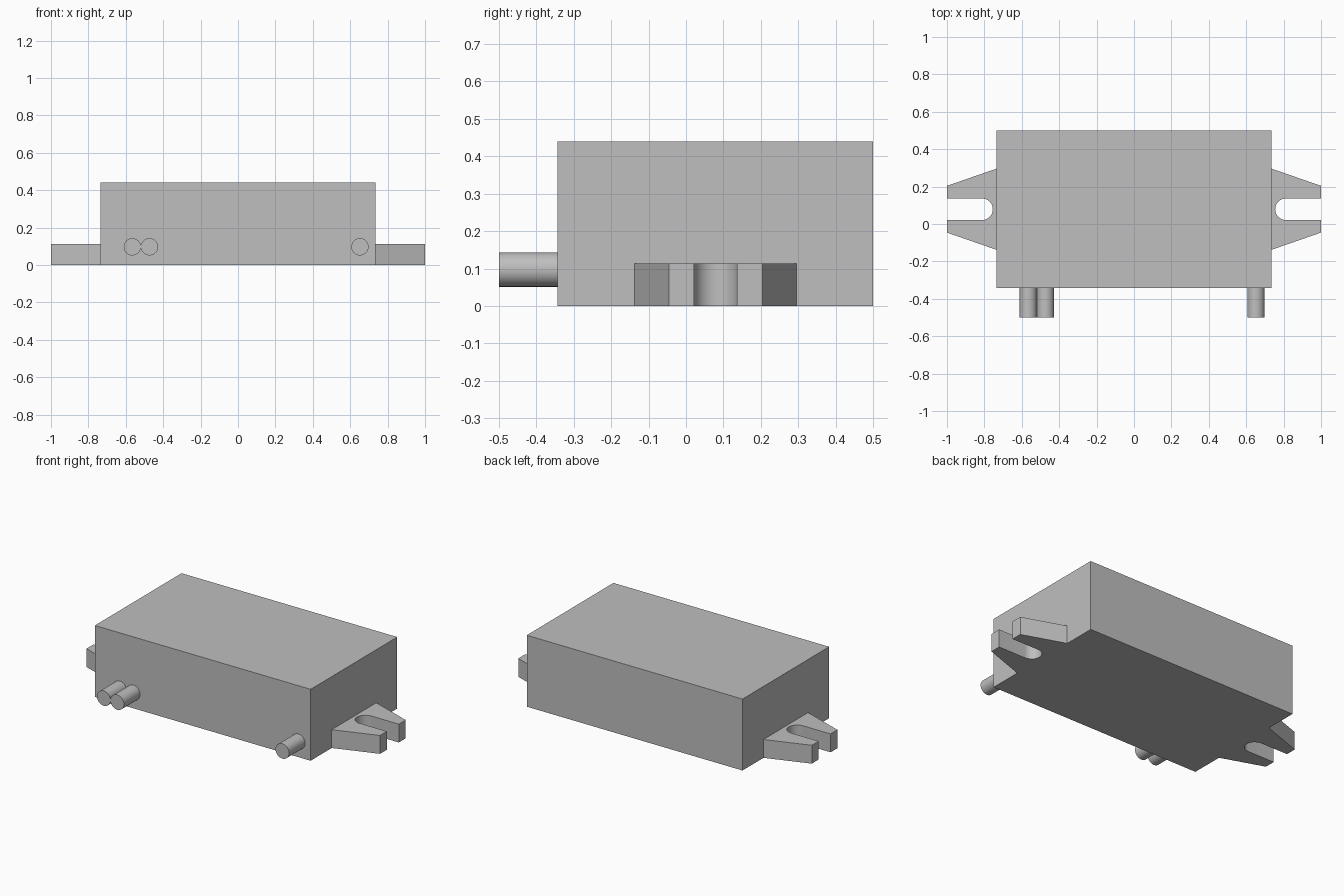
import bpy
import bmesh
import math
from mathutils import Matrix

cube = bpy.data.objects.get("Cube")
if cube:
    bpy.data.objects.remove(cube, do_unlink=True)

grey = bpy.data.materials.new("light grey")
grey.use_nodes = True
colour = (0.52, 0.52, 0.52, 1)
grey.diffuse_color = colour
grey.node_tree.nodes["Principled BSDF"].inputs["Base Color"].default_value = colour


def finish(name, bm, smooth=False):
    bmesh.ops.recalc_face_normals(bm, faces=bm.faces)
    mesh = bpy.data.meshes.new(name)
    bm.to_mesh(mesh)
    bm.free()
    mesh.materials.append(grey)
    obj = bpy.data.objects.new(name, mesh)
    bpy.context.collection.objects.link(obj)
    if smooth:
        bpy.ops.object.select_all(action="DESELECT")
        obj.select_set(True)
        bpy.context.view_layer.objects.active = obj
        bpy.ops.object.shade_smooth_by_angle(angle=math.radians(30))
    return obj


HALF_WIDTH, FRONT, BACK, HEIGHT = 0.735, -0.343, 0.5, 0.44

# Rectangular housing
bm = bmesh.new()
bmesh.ops.create_cube(bm, size=1)
bmesh.ops.scale(bm, vec=(2 * HALF_WIDTH, BACK - FRONT, HEIGHT), verts=bm.verts)
bmesh.ops.translate(bm, vec=(0, (FRONT + BACK) / 2, HEIGHT / 2), verts=bm.verts)
finish("housing", bm)


# Tapered mounting ears, each with an open round-ended slot
def mounting_ear(name, side):
    mid, radius, centre_x, steps = 0.079, 0.058, 0.813, 16
    root, tip = 0.217, 0.125
    outline = [(HALF_WIDTH, mid + root), (HALF_WIDTH, mid - root),
               (1, mid - tip), (1, mid - radius)]
    for i in range(steps + 1):
        a = math.pi * (1.5 - i / steps)
        outline.append((centre_x + radius * math.cos(a), mid + radius * math.sin(a)))
    outline += [(1, mid + radius), (1, mid + tip)]
    bm = bmesh.new()
    face = bm.faces.new([bm.verts.new((side * x, y, 0)) for x, y in outline])
    top = bmesh.ops.extrude_face_region(bm, geom=[face])["geom"]
    bmesh.ops.translate(bm, vec=(0, 0, 0.113),
                        verts=[v for v in top if isinstance(v, bmesh.types.BMVert)])
    finish(name, bm, smooth=True)


mounting_ear("left_mounting_ear", 1)
mounting_ear("right_mounting_ear", -1)


# Round cable stubs on the front
def cable_stub(name, x):
    length = FRONT + 0.5
    bm = bmesh.new()
    bmesh.ops.create_cone(bm, cap_ends=True, segments=32, radius1=0.046,
                          radius2=0.046, depth=length,
                          matrix=Matrix.Translation((x, FRONT - length / 2, 0.097))
                          @ Matrix.Rotation(math.pi / 2, 4, "X"))
    finish(name, bm, smooth=True)


for name, x in (("outer_right_cable", -0.565), ("inner_right_cable", -0.473),
                ("left_cable", 0.652)):
    cable_stub(name, x)
